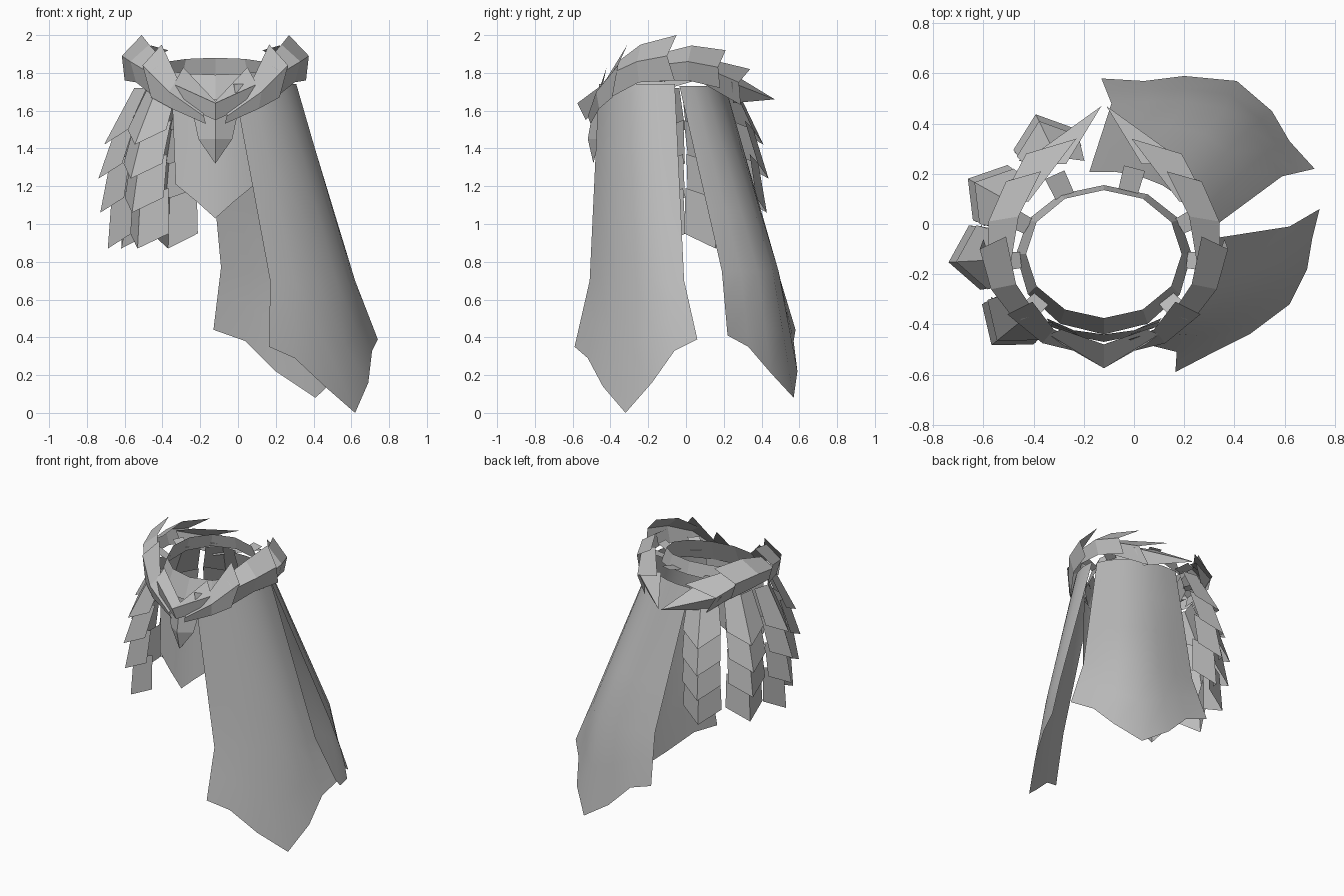
import bpy, bmesh, math
from mathutils import Vector

if "Cube" in bpy.data.objects:
    bpy.data.objects.remove(bpy.data.objects["Cube"])

CX, CY = -0.12, -0.12   # waist axis

grey = bpy.data.materials.new("plain_grey")
grey.use_nodes = True
grey.diffuse_color = (0.5, 0.5, 0.5, 1)
grey.node_tree.nodes["Principled BSDF"].inputs["Base Color"].default_value = (0.5, 0.5, 0.5, 1)


def arc(a0, a1, n, rx, ry, z):
    """Row of n points along an ellipse around the waist axis."""
    out = []
    for i in range(n):
        a = math.radians(a0 + (a1 - a0) * i / (n - 1))
        out.append((CX + rx * math.cos(a), CY + ry * math.sin(a), z))
    return out


def blend(r0, r1, t):
    return [tuple(Vector(p).lerp(Vector(q), t)) for p, q in zip(r0, r1)]


def sheets(name, lofts, smooth=False, mirror=False):
    """Object made of lofted sheets; each loft is a list of equal rows."""
    bm = bmesh.new()
    for rows in lofts:
        vs = [[bm.verts.new((p[0] - CX, p[1], p[2])) for p in row] for row in rows]
        for a, b in zip(vs, vs[1:]):
            for i in range(len(a) - 1):
                bm.faces.new((a[i], a[i + 1], b[i + 1], b[i]))
        seam = [v for row in vs for v in row]
        bmesh.ops.remove_doubles(bm, verts=seam, dist=0.0005)
    # Turn every face away from the waist axis
    bm.normal_update()
    for f in bm.faces:
        c = f.calc_center_median()
        if f.normal.dot(Vector((c.x, c.y - CY, 0))) < 0:
            f.normal_flip()
    me = bpy.data.meshes.new(name)
    bm.to_mesh(me)
    bm.free()
    me.materials.append(grey)
    ob = bpy.data.objects.new(name, me)
    ob.location.x = CX
    bpy.context.collection.objects.link(ob)
    if mirror:
        m = ob.modifiers.new("mirror", 'MIRROR')
        m.use_clip = True
    if smooth:
        bpy.ops.object.select_all(action='DESELECT')
        ob.select_set(True)
        bpy.context.view_layer.objects.active = ob
        bpy.ops.object.shade_smooth_by_angle(angle=math.radians(30))


def cape(name, top, mid, hem):
    rows = [top, blend(top, mid, 0.33), blend(top, mid, 0.67), mid, blend(mid, hem, 0.5), hem]
    sheets(name, [rows], smooth=True)


# Long capes on the left side
cape("front_cape",
     arc(-77, 10, 7, 0.43, 0.35, 1.74),
     [(0.17, -0.51, 0.7), (0.30, -0.45, 0.7), (0.42, -0.37, 0.7), (0.52, -0.27, 0.7),
      (0.58, -0.18, 0.7), (0.61, -0.09, 0.7), (0.62, -0.01, 0.7)],
     [(0.165, -0.59, 0.35), (0.30, -0.52, 0.29), (0.46, -0.44, 0.14), (0.62, -0.32, 0.0),
      (0.69, -0.18, 0.16), (0.71, -0.06, 0.33), (0.74, 0.06, 0.39)])
cape("back_cape",
     arc(98, 15, 7, 0.42, 0.33, 1.73),
     [(-0.09, 0.48, 0.77), (0.06, 0.49, 0.75), (0.20, 0.49, 0.75), (0.36, 0.46, 0.75),
      (0.46, 0.38, 0.75), (0.53, 0.29, 0.75), (0.59, 0.19, 0.75)],
     [(-0.13, 0.58, 0.44), (0.04, 0.57, 0.38), (0.20, 0.59, 0.22), (0.41, 0.57, 0.08),
      (0.55, 0.45, 0.21), (0.62, 0.33, 0.35), (0.72, 0.22, 0.41)])

# Pointed cloth at the front
apron_top = arc(233, 307, 5, 0.38, 0.32, 1.66)
apron_hem = [(-0.33, -0.41, 1.21), (-0.22, -0.45, 1.12), (-0.12, -0.47, 1.03),
             (-0.02, -0.45, 1.12), (0.09, -0.41, 1.21)]
sheets("front_apron", [[apron_top, blend(apron_top, apron_hem, 0.5), apron_hem]], smooth=True)


# Hanging scale strips on the right side
def scale_row(angle, facing, r, z, half, setback, rise):
    """Left edge, ridge and right edge of one folded scale."""
    a, f = math.radians(angle), math.radians(facing)
    ridge = Vector((CX + r * math.cos(a), CY + r * math.sin(a), z))
    back = Vector((-math.cos(f) * setback, -math.sin(f) * setback, rise))
    side = Vector((-math.sin(f) * half, math.cos(f) * half, 0))
    return [ridge + back - side, ridge, ridge + back + side]


SCALES = [(0.43, 1.72, 0.59, 1.42), (0.53, 1.50, 0.62, 1.24),
          (0.56, 1.32, 0.61, 1.06), (0.55, 1.14, 0.57, 0.87)]
for name, angle, facing, size in (("back", 116, 109, 1.0), ("rear_side", 151, 148, 1.0),
                                  ("side", 183, 190, 1.0), ("front", 219, 232, 0.93)):
    lofts = []
    for k, (r0, z0, r1, z1) in enumerate(SCALES):
        half, setback, rise = (0.10, 0.05, 0.0) if k == 0 else (0.12, 0.09, 0.05)
        lofts.append([scale_row(angle, facing, r0 * size, z0, half, setback, rise),
                      scale_row(angle, facing, r1 * size, z1, 0.13, 0.105, 0.08)])
    sheets(name + "_scale_strip", lofts)

# Tilted inner waistband
top, low = [], []
for i in range(13):
    a = 2 * math.pi * i / 12 + math.pi / 2
    c, s = math.cos(a), math.sin(a)
    top.append((CX + 0.31 * c, CY + 0.255 * s, 1.835 + 0.045 * s))
    low.append((CX + 0.35 * c, CY + (0.275 if s > 0 else 0.32) * s, 1.71 + 0.08 * s))
sheets("waistband", [[top, low]])

# Small straps joining waistband and belt
straps = []
for a in (73, 25, -5, -42, 118, 155, 185, 222):
    s = math.sin(math.radians(a))
    inner = arc(a - 7, a + 7, 2, 0.335, 0.265, 1.76 + 0.05 * s)
    outer = arc(a - 6, a + 6, 2, 0.42, 0.36, 1.80 + 0.03 * s)
    straps.append([inner, outer])
sheets("belt_straps", straps)

# Ridged belt plates of one half: rows of top, ridge and bottom points
PLATES = {
    "belt_front_plate": [
        [(-0.12, -0.48, 1.65), (-0.12, -0.575, 1.64), (-0.12, -0.53, 1.55)],
        [(0.05, -0.42, 1.83), (0.10, -0.44, 1.74), (0.15, -0.42, 1.67)]],
    "belt_arm_plate": [
        [(-0.05, -0.48, 1.62), (-0.06, -0.52, 1.57), (-0.07, -0.505, 1.53)],
        [(0.08, -0.42, 1.77), (0.125, -0.475, 1.70), (0.11, -0.46, 1.61)],
        [(0.165, -0.31, 1.95), (0.265, -0.36, 1.84), (0.22, -0.39, 1.67)]],
    "belt_side_plate": [
        [(0.15, -0.36, 1.86), (0.23, -0.39, 1.80), (0.20, -0.40, 1.67)],
        [(0.23, -0.24, 1.95), (0.33, -0.26, 1.86), (0.30, -0.25, 1.75)],
        [(0.27, -0.05, 2.0), (0.375, -0.10, 1.89), (0.36, -0.06, 1.76)]],
    "belt_hip_plate": [
        [(0.25, -0.15, 1.90), (0.345, -0.16, 1.84), (0.32, -0.15, 1.76)],
        [(0.22, 0.03, 1.945), (0.34, 0.01, 1.86), (0.31, 0.01, 1.76)],
        [(0.13, 0.21, 1.92), (0.27, 0.17, 1.83), (0.24, 0.18, 1.72)]],
    "belt_rear_plate": [
        [(0.18, 0.09, 1.88), (0.30, 0.07, 1.84), (0.27, 0.08, 1.75)],
        [(-0.01, 0.34, 1.82), (0.19, 0.28, 1.75), (0.12, 0.29, 1.63)]],
    "belt_back_tip": [
        [(0.03, 0.24, 1.80), (0.21, 0.24, 1.75), (0.13, 0.25, 1.64)],
        [(-0.11, 0.47, 1.66)] * 3],
}
for name, rows in PLATES.items():
    sheets(name, [rows], mirror=True)

# Pointed pendant under the front of the belt
sheets("front_pendant", [[
    [(-0.12, -0.49, 1.62), (0.01, -0.43, 1.64)],
    [(-0.12, -0.52, 1.45), (-0.03, -0.46, 1.45)],
    [(-0.12, -0.49, 1.32)] * 2]], mirror=True)
